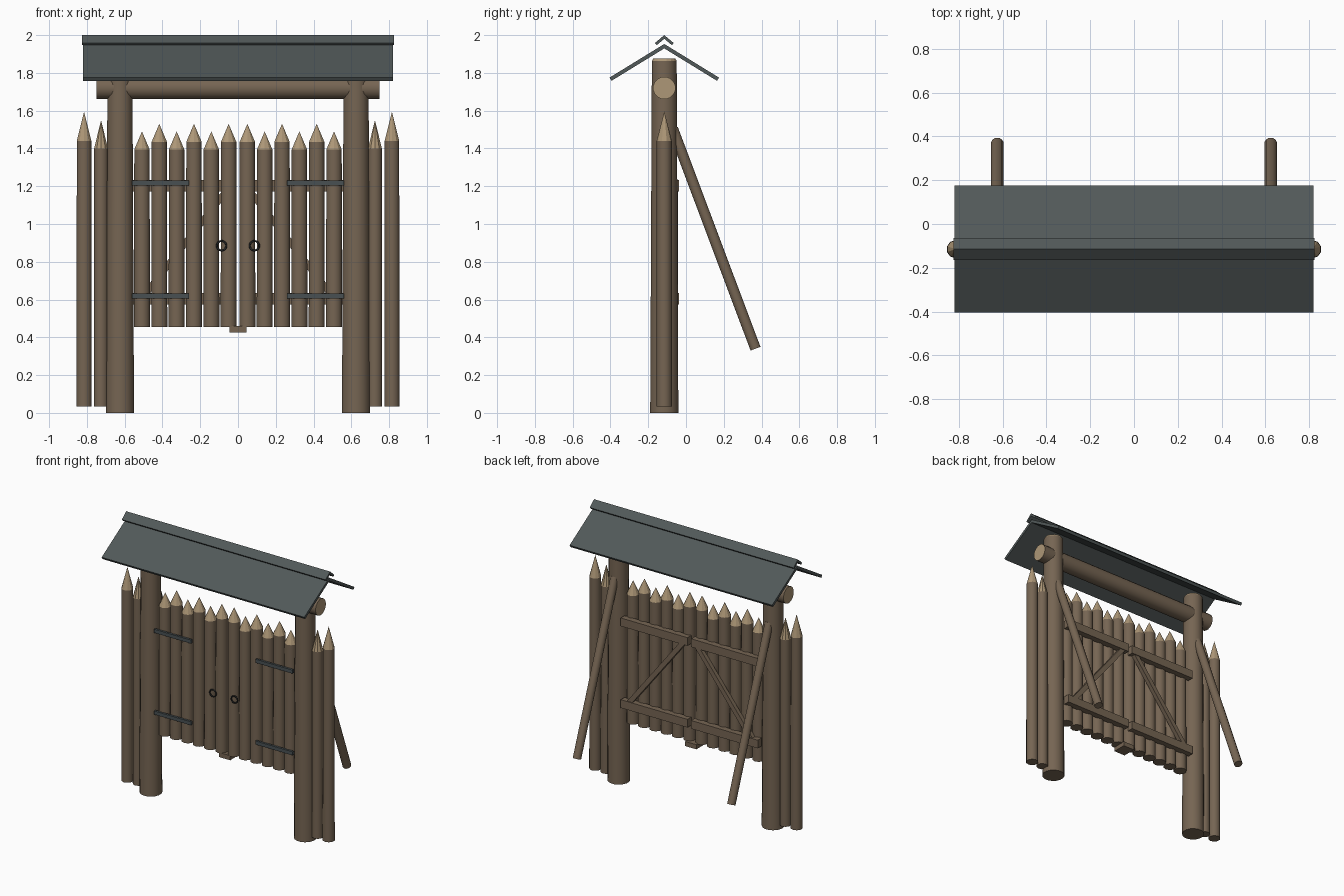
import bpy, bmesh, math
from mathutils import Vector, Matrix

cube = bpy.data.objects.get("Cube")
if cube:
    bpy.data.objects.remove(cube, do_unlink=True)

Y = -0.115  # depth of the fence line


def material(name, rgb):
    m = bpy.data.materials.new(name)
    m.use_nodes = True
    colour = (*rgb, 1)
    m.diffuse_color = colour
    m.node_tree.nodes["Principled BSDF"].inputs["Base Color"].default_value = colour
    return m


WOOD = material("brown wood", (0.18, 0.13, 0.086))
CUT = material("cut wood", (0.42, 0.31, 0.185))
ROOF = material("slate roof", (0.083, 0.1, 0.1))
IRON = material("iron strap", (0.065, 0.08, 0.086))
BLACK = material("black iron", (0.02, 0.022, 0.024))


def add(name, bm, *mats):
    bmesh.ops.recalc_face_normals(bm, faces=bm.faces)
    # keep the border between rounded and flat faces crisp
    for e in bm.edges:
        e.smooth = all(f.smooth for f in e.link_faces)
    mesh = bpy.data.meshes.new(name)
    bm.to_mesh(mesh)
    bm.free()
    for m in mats:
        mesh.materials.append(m)
    ob = bpy.data.objects.new(name, mesh)
    bpy.context.collection.objects.link(ob)
    return ob


def log(name, start, end, rings, sides=12, cut_from=99, cut_start=False):
    """Round timber from start to end; rings are (distance, radius) pairs.
    Spans from index cut_from on, and the end cap, show cut wood."""
    start, end = Vector(start), Vector(end)
    turn = (end - start).to_track_quat("Z", "Y").to_matrix().to_4x4()
    place = Matrix.Translation(start) @ turn
    bm = bmesh.new()
    loops = []
    for d, r in rings:
        n = sides if r > 0 else 1
        loops.append([bm.verts.new(place @ Vector((
            r * math.cos(math.tau * (i + 0.5) / sides),
            r * math.sin(math.tau * (i + 0.5) / sides), d))) for i in range(n)])
    for k, (a, b) in enumerate(zip(loops, loops[1:])):
        for i in range(sides):
            j = (i + 1) % sides
            quad = [a[i], a[j], b[j], b[i]] if len(b) > 1 else [a[i], a[j], b[0]]
            f = bm.faces.new(quad)
            f.material_index = int(k >= cut_from)
            f.smooth = k < cut_from
    bm.faces.new(loops[0]).material_index = int(cut_start)
    if len(loops[-1]) > 1:
        bm.faces.new(loops[-1]).material_index = int(cut_from < 99)
    return add(name, bm, WOOD, CUT)


def stake(name, x, bottom, shoulder, tip, r):
    log(name, (x, Y, bottom), (x, Y, tip),
        [(0, r), (shoulder - bottom, r * 0.96), (tip - bottom, 0)], 10, 1)


def box(name, centre, size, mat, tilt=0):
    bm = bmesh.new()
    bmesh.ops.create_cube(bm, size=1, matrix=Matrix.Translation(centre)
                          @ Matrix.Rotation(tilt, 4, "Y")
                          @ Matrix.Diagonal((*size, 1)))
    return add(name, bm, mat)


def gable(name, half_length, apex, spread, drop, thick):
    """Folded roof sheet extruded along x."""
    run = math.hypot(spread, drop)
    ny, nz = thick * drop / run, thick * spread / run
    lift = thick * run / spread
    profile = [(-spread, apex - drop), (0, apex), (spread, apex - drop),
               (spread - ny, apex - drop - nz), (0, apex - lift),
               (-spread + ny, apex - drop - nz)]
    bm = bmesh.new()
    ends = [[bm.verts.new((x, Y + y, z)) for y, z in profile]
            for x in (-half_length, half_length)]
    for i in range(6):
        j = (i + 1) % 6
        bm.faces.new((ends[0][i], ends[0][j], ends[1][j], ends[1][i]))
    for e in ends:
        bm.faces.new((e[0], e[1], e[4], e[5]))
        bm.faces.new((e[1], e[2], e[3], e[4]))
    add(name, bm, ROOF)


# Roof and crossbeam
gable("roof", 0.82, 1.953, 0.29, 0.178, 0.02)
gable("ridge_cap", 0.825, 2.0, 0.05, 0.042, 0.015)
log("crossbeam", (-0.75, Y, 1.72), (0.75, Y, 1.72),
    [(0, 0.06), (1.5, 0.06)], 16, 1, True)

for side, s in (("right", -1), ("left", 1)):
    # Main post and rear prop
    log(side + "_post", (s * 0.625, Y, 0), (s * 0.625, Y, 1.875),
        [(0, 0.076), (1.863, 0.067), (1.875, 0.06)], 16, 1)
    prop_a, prop_b = Vector((s * 0.625, -0.07, 1.505)), Vector((s * 0.625, 0.368, 0.34))
    log(side + "_prop", prop_a, prop_b,
        [(0, 0.029), ((prop_b - prop_a).length, 0.029)], 12)

    # Side palisade
    stake(side + "_outer_stake", s * 0.815, 0.035, 1.44, 1.595, 0.042)
    stake(side + "_inner_stake", s * 0.725, 0.035, 1.40, 1.55, 0.04)

    # Gate leaf
    for i in range(6):
        low = 0.04 * (i % 2)
        stake(f"{side}_gate_stake_{i + 1}", s * (0.0495 + 0.0918 * i),
              0.455, 1.435 - low, 1.53 - low, 0.0445)
    for level, z in (("lower", 0.605), ("upper", 1.203)):
        box(f"{side}_{level}_rail", (s * 0.285, -0.06, z), (0.54, 0.045, 0.06), WOOD)
        box(f"{side}_{level}_hinge_strap", (s * 0.41, -0.163, z + 0.013),
            (0.30, 0.016, 0.026), IRON)
    dx, dz = 0.44, 0.56
    box(side + "_brace", (s * 0.275, -0.058, 0.904),
        (math.hypot(dx, dz), 0.03, 0.034), WOOD, s * math.atan2(dz, dx))

    # Ring handle
    bpy.ops.mesh.primitive_torus_add(
        major_radius=0.025, minor_radius=0.005, major_segments=20, minor_segments=8,
        location=(s * 0.087, -0.165, 0.885), rotation=(math.pi / 2, 0, 0))
    ring = bpy.context.object
    ring.name = side + "_ring_handle"
    ring.data.materials.append(BLACK)
    bpy.ops.object.shade_smooth()

# Stop block under the gate
box("gate_stop", (0, -0.105, 0.442), (0.09, 0.1, 0.034), WOOD)
